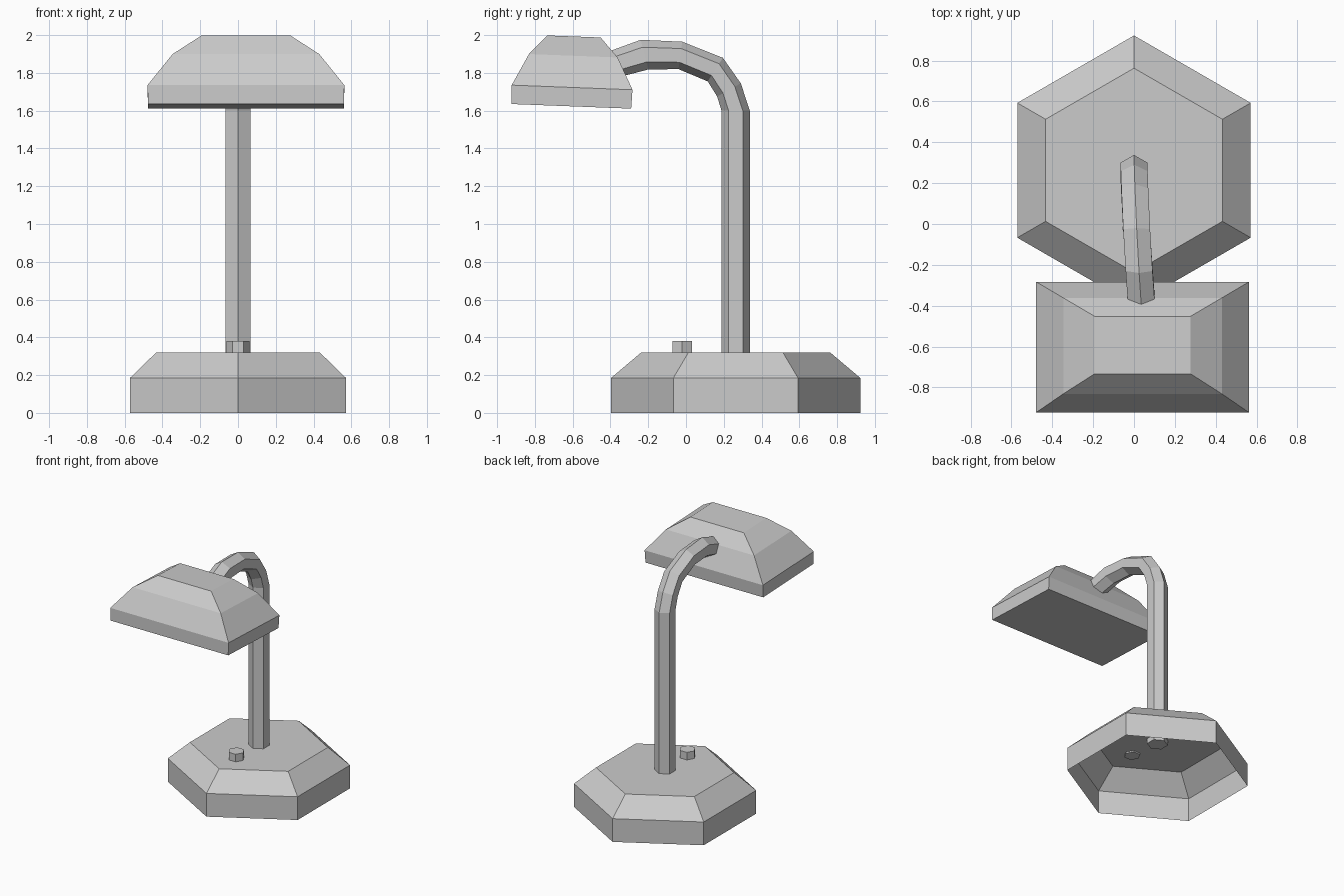
import bpy, bmesh, math
from mathutils import Vector, Matrix

if "Cube" in bpy.data.objects:
    bpy.data.objects.remove(bpy.data.objects["Cube"])


def loft(name, rings, cap_start=True, cap_end=True):
    """Skin a list of equally sized point loops into one flat-shaded mesh."""
    bm = bmesh.new()
    loops = [[bm.verts.new(p) for p in ring] for ring in rings]
    n = len(loops[0])
    for a, b in zip(loops, loops[1:]):
        for i in range(n):
            j = (i + 1) % n
            bm.faces.new((a[i], a[j], b[j], b[i]))
    if cap_start:
        bm.faces.new(loops[0][::-1])
    if cap_end:
        bm.faces.new(loops[-1])
    mesh = bpy.data.meshes.new(name)
    bm.to_mesh(mesh)
    bm.free()
    obj = bpy.data.objects.new(name, mesh)
    bpy.context.collection.objects.link(obj)
    return obj


def hexagon(x, y, z, r, start):
    return [Vector((x + r * math.cos(start + i * math.pi / 3),
                    y + r * math.sin(start + i * math.pi / 3), z)) for i in range(6)]


def rectangle(hx, hy, z):
    return [Vector(p) for p in ((-hx, -hy, z), (hx, -hy, z), (hx, hy, z), (-hx, hy, z))]


CY = 0.263  # base and pole axis

# Hollow hexagonal base, open underneath
loft("base", [hexagon(0, CY, z, r, math.pi / 2)
              for z, r in ((0, 0.66), (0.185, 0.66), (0.32, 0.50))], cap_start=False)

# Switch button on the base
loft("switch_button", [hexagon(0, -0.02, z, 0.06, 0) for z in (0.31, 0.38)])

# Curved hexagonal arm: x offset, outer (y, z) and inner (y, z) of each ring
arm = [(0, (0.338, 0.28), (0.188, 0.28)),
       (0, (0.338, 1.60), (0.188, 1.60)),
       (0.001, (0.29, 1.745), (0.165, 1.675)),
       (0.004, (0.195, 1.88), (0.115, 1.755)),
       (0.013, (-0.02, 1.965), (-0.04, 1.82)),
       (0.025, (-0.24, 1.975), (-0.20, 1.818)),
       (0.036, (-0.405, 1.915), (-0.345, 1.78))]
rings = []
for x, outer, inner in arm:
    o, i = Vector((x, *outer)), Vector((x, *inner))
    centre, half = (o + i) / 2, (o - i) / 2
    rings.append([centre + half * math.cos(k * math.pi / 3)
                  - Vector((0.076 * math.sin(k * math.pi / 3), 0, 0)) for k in range(6)])
loft("arm", rings)

# Stepped rectangular lamp shade, tipped slightly
shade = loft("shade", [rectangle(hx, hy, z) for hx, hy, z in (
    (0.518, 0.317, 0), (0.521, 0.32, 0.10), (0.388, 0.235, 0.268), (0.235, 0.141, 0.37))])
shade.data.transform(Matrix.Translation((0.042, -0.607, 1.623))
                     @ Matrix.Rotation(math.radians(-2.2), 4, 'X'))
